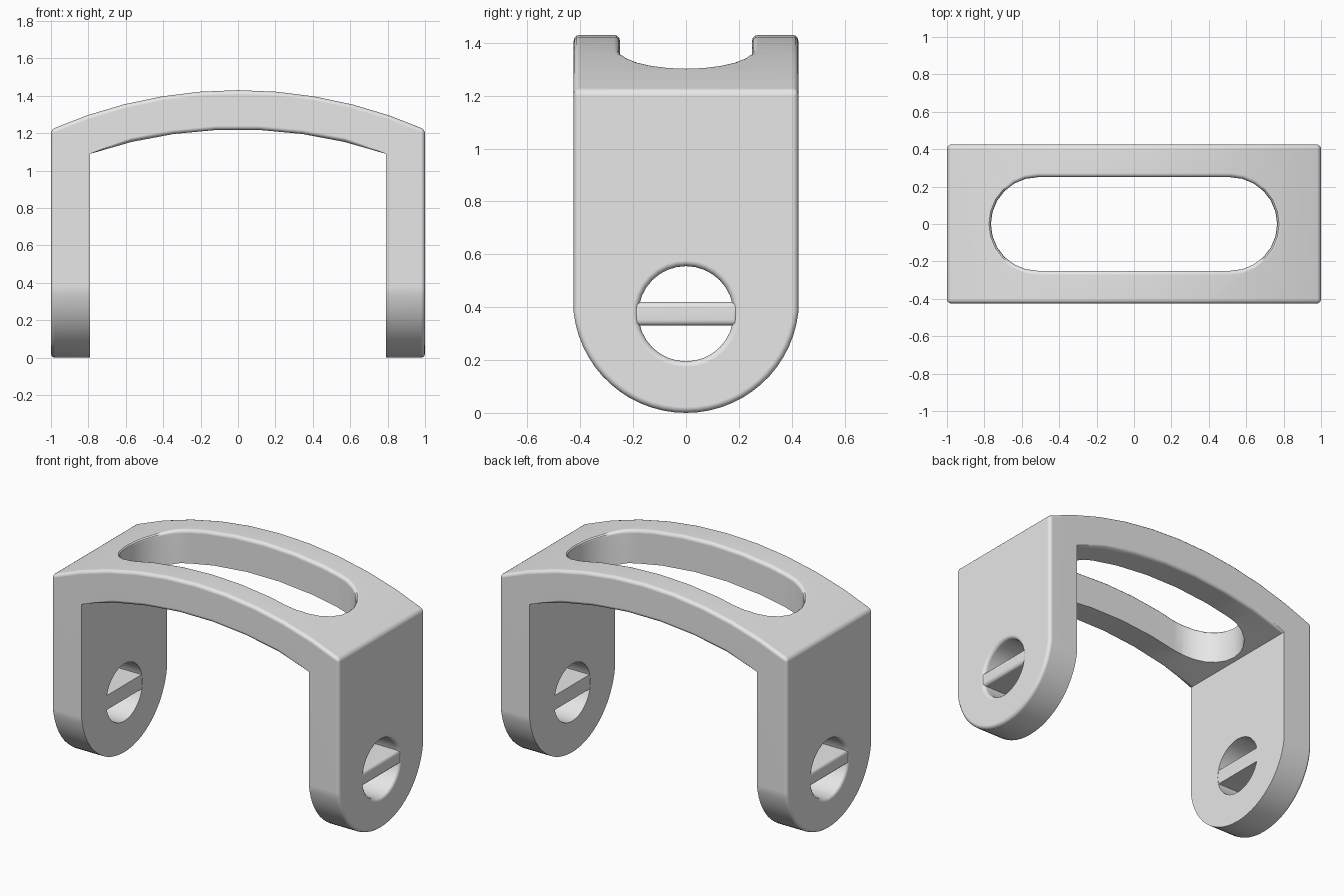
import bpy, bmesh
from math import sin, cos, pi, asin
from mathutils import Vector

cube = bpy.data.objects.get("Cube")
if cube:
    bpy.data.objects.remove(cube, do_unlink=True)

gray = bpy.data.materials.new("plain gray")
gray.use_nodes = True
gray.diffuse_color = (0.8, 0.8, 0.8, 1)
gray.node_tree.nodes["Principled BSDF"].inputs["Base Color"].default_value = (0.8, 0.8, 0.8, 1)

HALF_DEPTH = 0.425
INNER_X = 0.79
HOLE_Z = 0.375


def arc(cx, cy, r, a0, a1, n):
    return [(cx + r * cos(a0 + (a1 - a0) * i / n), cy + r * sin(a0 + (a1 - a0) * i / n))
            for i in range(n + 1)]


def prism(name, outline, axis, lo, hi):
    """Extrude a closed 2D outline along one axis."""
    def place(p, d):
        return {"x": (d, p[0], p[1]), "y": (p[0], d, p[1]), "z": (p[0], p[1], d)}[axis]
    bm = bmesh.new()
    face = bm.faces.new([bm.verts.new(place(p, lo)) for p in outline])
    grown = bmesh.ops.extrude_face_region(bm, geom=[face])["geom"]
    shift = Vector(place((0, 0), hi - lo))
    bmesh.ops.translate(bm, vec=shift, verts=[v for v in grown if isinstance(v, bmesh.types.BMVert)])
    bmesh.ops.recalc_face_normals(bm, faces=bm.faces)
    mesh = bpy.data.meshes.new(name)
    bm.to_mesh(mesh)
    bm.free()
    obj = bpy.data.objects.new(name, mesh)
    bpy.context.collection.objects.link(obj)
    mesh.materials.append(gray)
    return obj


def activate(obj):
    bpy.ops.object.select_all(action="DESELECT")
    obj.select_set(True)
    bpy.context.view_layer.objects.active = obj


def boolean(obj, tool, operation):
    activate(obj)
    mod = obj.modifiers.new("cut", "BOOLEAN")
    mod.operation, mod.solver, mod.object = operation, "EXACT", tool
    bpy.ops.object.modifier_apply(modifier=mod.name)
    bpy.data.objects.remove(tool, do_unlink=True)


def soften(obj, rule, width):
    """Round the sharp edges picked by the rule, then shade smooth."""
    bm = bmesh.new()
    bm.from_mesh(obj.data)
    layer = bm.edges.layers.float.new("bevel_weight_edge")
    for e in bm.edges:
        if len(e.link_faces) == 2 and e.calc_face_angle() > 0.7 and rule(e):
            e[layer] = 1.0
    bm.to_mesh(obj.data)
    bm.free()
    activate(obj)
    mod = obj.modifiers.new("rounding", "BEVEL")
    mod.limit_method, mod.width, mod.segments = "WEIGHT", width, 3
    mod.use_clamp_overlap = False
    bpy.ops.object.modifier_apply(modifier=mod.name)
    bpy.ops.object.shade_smooth_by_angle(angle=0.6)
    normals = obj.modifiers.new("normals", "WEIGHTED_NORMAL")
    normals.keep_sharp = True


# Arched bracket: front outline with curved top and underside
r_out, r_in = 2.486, 2.465
a_out, a_in = asin(1 / r_out), asin(INNER_X / r_in)
top = arc(0, 1.43 - r_out, r_out, pi / 2 + a_out, pi / 2 - a_out, 10)
under = arc(0, 1.22 - r_in, r_in, pi / 2 - a_in, pi / 2 + a_in, 7)
outline = [(-1, -0.1)] + top + [(1, -0.1), (INNER_X, -0.1)] + under + [(-INNER_X, -0.1)]
bracket = prism("bracket", outline, "y", -0.6, 0.6)

# Side outline: straight sides with rounded leg ends
r_end = 0.4276
a_end = asin(HALF_DEPTH / r_end)
side = arc(0, r_end, r_end, -pi / 2 - a_end, -pi / 2 + a_end, 28)
side += [(HALF_DEPTH, 1.8), (-HALF_DEPTH, 1.8)]
boolean(bracket, prism("side_cutter", side, "x", -1.5, 1.5), "INTERSECT")

# Long slot through the arch
slot = arc(0.515, 0, 0.25, -pi / 2, pi / 2, 12) + arc(-0.515, 0, 0.25, pi / 2, 3 * pi / 2, 12)
boolean(bracket, prism("slot_cutter", slot, "z", 0.9, 1.7), "DIFFERENCE")

# Round hole through both legs
hole = arc(0, HOLE_Z, 0.18, 0, 2 * pi, 32)[:-1]
boolean(bracket, prism("hole_cutter", hole, "x", -1.5, 1.5), "DIFFERENCE")


def outer_edge(e):
    mid = (e.verts[0].co + e.verts[1].co) / 2
    for f in e.link_faces:
        if f.normal.z > 0.8 and mid.z > 1.15:
            return True
        if abs(f.normal.x) > 0.95 and abs(mid.x) > 0.99:
            return True
        if f.normal.z < -0.7 and mid.z > 1.05 and abs(mid.y) > 0.42:
            return True
    return False


soften(bracket, outer_edge, 0.022)

# Crossbar in each leg hole, with rounded outer edges
for name, s in (("left_crossbar", 1), ("right_crossbar", -1)):
    bar_side = [(-0.2, HOLE_Z - 0.045), (0.2, HOLE_Z - 0.045),
                (0.2, HOLE_Z + 0.045), (-0.2, HOLE_Z + 0.045)]
    x0, x1 = sorted((s * (INNER_X + 0.002), s * 0.997))
    bar = prism(name, bar_side, "x", x0, x1)
    soften(bar, lambda e: all(abs(v.co.x) > 0.99 for v in e.verts), 0.022)
